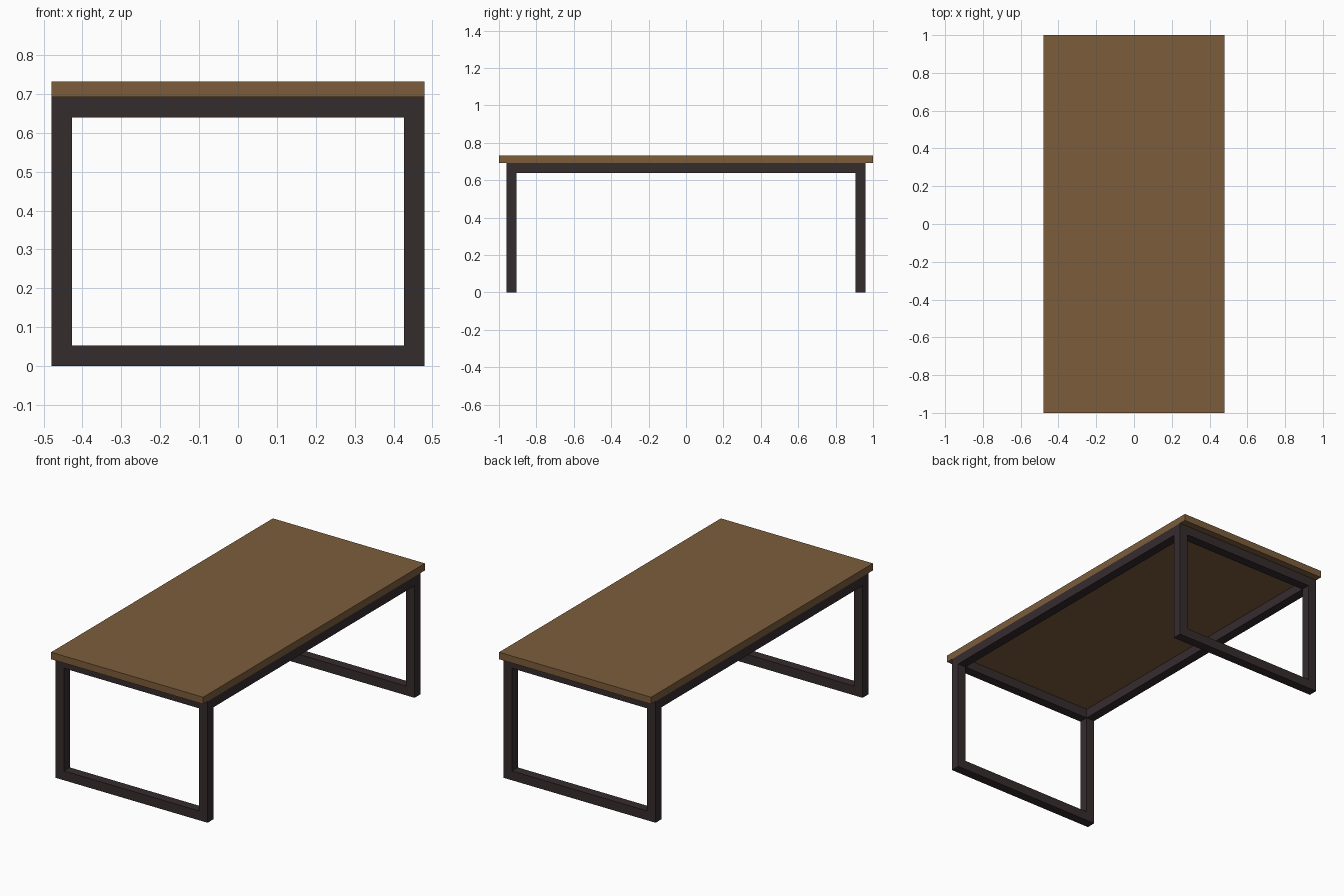
import bpy
import bmesh
from mathutils import Matrix, Vector

cube = bpy.data.objects.get("Cube")
if cube:
    bpy.data.objects.remove(cube, do_unlink=True)

HALF_X, HALF_Y = 0.48, 1.0     # table top half sizes
TOP_Z, UNDER_Z = 0.732, 0.692  # table top upper and lower faces
LEG_Y = 0.96                   # outer face of the end frames
BAR = 0.053                    # square bar thickness


def material(name, rgb):
    mat = bpy.data.materials.new(name)
    mat.use_nodes = True
    mat.diffuse_color = (*rgb, 1)
    mat.node_tree.nodes["Principled BSDF"].inputs["Base Color"].default_value = (*rgb, 1)
    return mat


def make_object(name, bm, mat):
    bmesh.ops.recalc_face_normals(bm, faces=bm.faces)
    mesh = bpy.data.meshes.new(name)
    bm.to_mesh(mesh)
    bm.free()
    mesh.materials.append(mat)
    obj = bpy.data.objects.new(name, mesh)
    bpy.context.collection.objects.link(obj)
    return obj


def box(name, low, high, mat):
    low, high = Vector(low), Vector(high)
    bm = bmesh.new()
    place = Matrix.Translation((low + high) / 2) @ Matrix.Diagonal((*(high - low), 1))
    bmesh.ops.create_cube(bm, size=1, matrix=place)
    return make_object(name, bm, mat)


def end_frame(name, y_low, y_high, mat):
    """Closed rectangular loop of square bar, standing across the table."""
    def loop(inset, y):
        x, low, high = HALF_X - inset, inset, UNDER_Z - inset
        return [bm.verts.new(p) for p in
                ((-x, y, low), (x, y, low), (x, y, high), (-x, y, high))]

    bm = bmesh.new()
    rings = [loop(0, y_low), loop(0, y_high), loop(BAR, y_high), loop(BAR, y_low)]
    for r, ring in enumerate(rings):
        following = rings[(r + 1) % len(rings)]
        for i in range(4):
            j = (i + 1) % 4
            bm.faces.new((ring[i], ring[j], following[j], following[i]))
    return make_object(name, bm, mat)


wood = material("brown wood", (0.200, 0.110, 0.043))
metal = material("dark metal", (0.036, 0.025, 0.027))

# Table top
box("table_top", (-HALF_X, -HALF_Y, UNDER_Z), (HALF_X, HALF_Y, TOP_Z), wood)

# End frames: legs, foot bar and upper bar in one loop
inner_y = LEG_Y - BAR
end_frame("front_leg_frame", -LEG_Y, -inner_y, metal)
end_frame("back_leg_frame", inner_y, LEG_Y, metal)

# Long rails joining the two frames
for side, name in ((1, "left_rail"), (-1, "right_rail")):
    xs = sorted((side * HALF_X, side * (HALF_X - BAR)))
    box(name, (xs[0], -inner_y, UNDER_Z - BAR), (xs[1], inner_y, UNDER_Z), metal)
